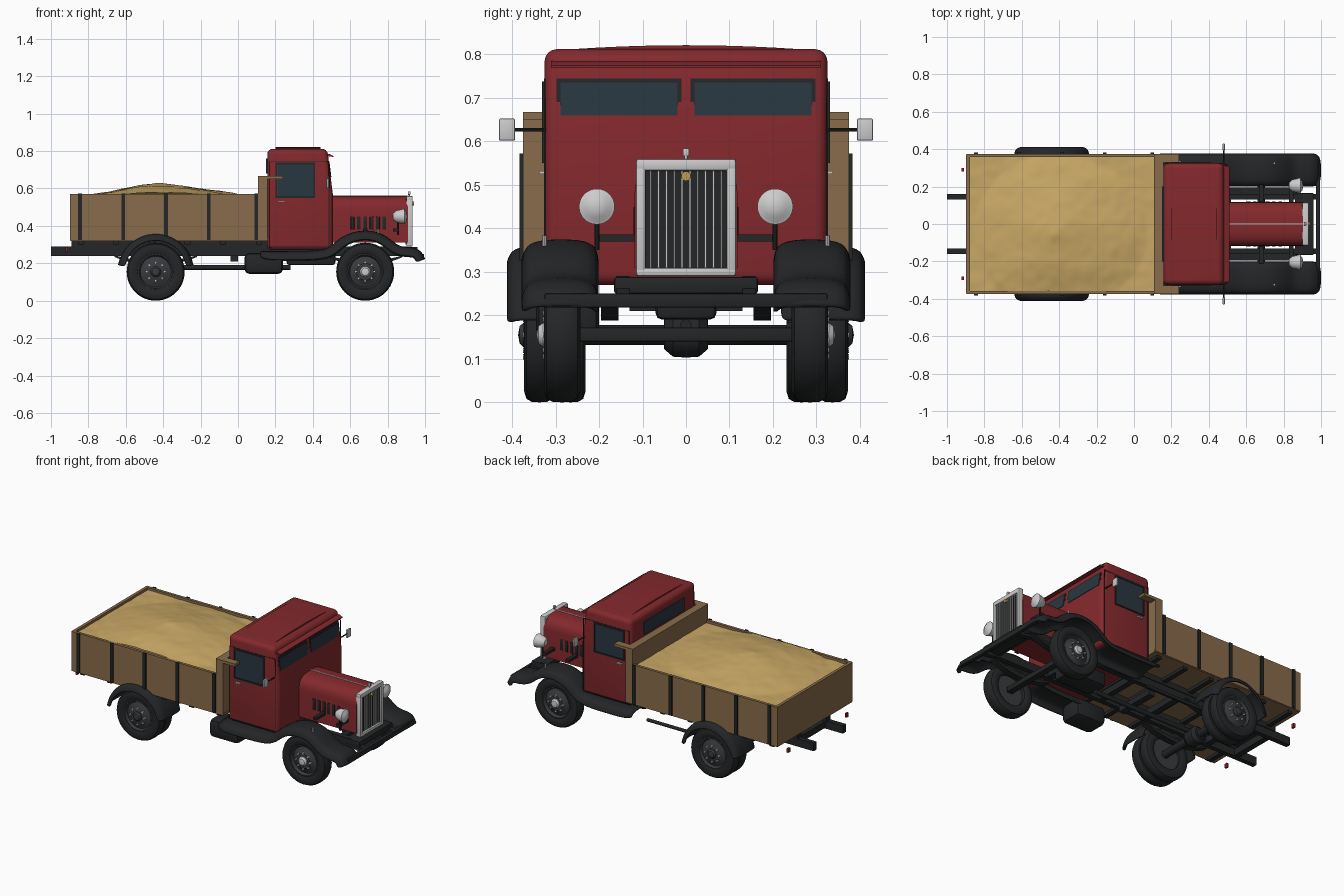
import bpy, bmesh, math
from mathutils import noise, Vector

if "Cube" in bpy.data.objects:
    bpy.data.objects.remove(bpy.data.objects["Cube"])

COL = dict(red=(.23, .022, .026), black=(.017, .019, .02), wood=(.25, .15, .07), sand=(.58, .39, .13),
           chrome=(.6, .6, .6), glass=(.022, .038, .052), rim=(.04, .043, .047), brass=(.5, .33, .08))
MATS = {}
for k, c in COL.items():
    MATS[k] = bpy.data.materials.new(k)
    MATS[k].diffuse_color = (*c, 1)

def finish(name, bm, mat, bevel=0, seg=2):
    bmesh.ops.remove_doubles(bm, verts=bm.verts, dist=1e-5)
    bmesh.ops.recalc_face_normals(bm, faces=bm.faces)
    if bevel:
        edges = [e for e in bm.edges if e.calc_face_angle(0) > .6]
        bmesh.ops.bevel(bm, geom=edges, offset=bevel, segments=seg, profile=.5, affect='EDGES')
    me = bpy.data.meshes.new(name)
    bm.to_mesh(me)
    bm.free()
    me.materials.append(MATS[mat])
    ob = bpy.data.objects.new(name, me)
    bpy.context.collection.objects.link(ob)
    return ob

def prism(name, prof, a, b, axis, mat, bevel=0, seg=2):
    """Extrude an xz profile along y, or a yz profile along x."""
    bm = bmesh.new()
    put = (lambda p, t: (p[0], t, p[1])) if axis == 'y' else (lambda p, t: (t, p[0], p[1]))
    A = [bm.verts.new(put(p, a)) for p in prof]
    B = [bm.verts.new(put(p, b)) for p in prof]
    n = len(prof)
    bm.faces.new(A)
    bm.faces.new(B)
    for i in range(n):
        bm.faces.new((A[i], A[(i + 1) % n], B[(i + 1) % n], B[i]))
    return finish(name, bm, mat, bevel, seg)

def box(name, x0, x1, y0, y1, z0, z1, mat, bevel=0):
    return prism(name, [(x0, z0), (x1, z0), (x1, z1), (x0, z1)], y0, y1, 'y', mat, bevel)

def lathe(name, prof, c, axis, mat, seg=40):
    """Revolve (radius, offset) points about an axis through c."""
    bm = bmesh.new()
    rings = []
    for r, t in prof:
        ring = []
        for i in range(seg):
            u, v = r * math.cos(math.tau * i / seg), r * math.sin(math.tau * i / seg)
            p = {'x': (t, u, v), 'y': (u, t, v), 'z': (u, v, t)}[axis]
            ring.append(bm.verts.new(Vector(c) + Vector(p)))
        rings.append(ring)
    for P, Q in zip(rings, rings[1:]):
        for i in range(seg):
            j = (i + 1) % seg
            bm.faces.new((P[i], P[j], Q[j], Q[i]))
    return finish(name, bm, mat)

def cyl(name, c, r, h, axis, mat, seg=20):
    return lathe(name, [(0, -h), (r, -h), (r, h), (0, h)], c, axis, mat, seg)

def sweep(name, path, sect, side, mat):
    """Fender: section (y, drop) swept along an xz path."""
    bm = bmesh.new()
    rows = []
    for i, p in enumerate(path):
        a, b = path[max(i - 1, 0)], path[min(i + 1, len(path) - 1)]
        d = Vector((b[0] - a[0], b[1] - a[1])).normalized()
        rows.append([bm.verts.new((p[0] + d.y * k, side * y, p[1] - d.x * k)) for y, k in sect])
    for P, Q in zip(rows, rows[1:]):
        for i in range(len(sect) - 1):
            bm.faces.new((P[i], P[i + 1], Q[i + 1], Q[i]))
    ob = finish(name, bm, mat)
    ob.modifiers.new('smooth', 'SUBSURF').levels = 2
    ob.modifiers['smooth'].render_levels = 2
    th = ob.modifiers.new('thickness', 'SOLIDIFY')
    th.thickness, th.offset = .008, 0
    return ob

def outline(name, x0, x1, z0, z1, y, w, d, mat):
    for i, q in enumerate([(x0, x1, z0, z0 + w), (x0, x1, z1 - w, z1), (x0, x0 + w, z0, z1), (x1 - w, x1, z0, z1)]):
        box(f"{name}_{i}", q[0], q[1], y - d, y + d, q[2], q[3], mat)

# Wheels: tyre, dished disc, hub and bolts
def wheel(name, x, y, s, w, hub, front):
    tyre = [(.095, -w * .8), (.105, -w * .95), (.13, -w), (.147, -w * .85), (.154, -w * .5), (.155, 0)]
    lathe(name + "_tyre", tyre + [(r, -t) for r, t in tyre[-2::-1]] + [tyre[0]], (x, y, .155), 'y', 'black', 48)
    disc = [(0, -.01), (.1, -.01), (.1, w * .8), (.09, w * .85), (.082, w * .4), (.065, w * .55), (.045, w * .9), (0, w * .9)]
    lathe(name + "_disc", [(r, s * t) for r, t in disc], (x, y, .155), 'y', 'rim')
    if hub:
        h = [(0, 0), (.028, 0), (.028, w * 1.05), (.02, w * 1.3), (0, w * 1.4)]
        lathe(name + "_hub", [(r, s * t) for r, t in h], (x, y, .155), 'y', 'chrome' if front else 'rim', 24)
        for i in range(8):
            a = math.tau * i / 8
            cyl(f"{name}_bolt_{i}", (x + .05 * math.cos(a), y + s * w * .85, .155 + .05 * math.sin(a)), .006, .008, 'y', 'chrome', 8)

FX, RX = .68, -.44
front_path = [(.12, .262), (.3, .262), (.44, .264), (.49, .28), (.53, .32), (.58, .352), (.64, .37), (.7, .373), (.76, .36),
              (.81, .33), (.85, .293), (.89, .283), (.94, .282), (.98, .262), (.997, .222)]
front_sect = [(.205, .05), (.208, .015), (.24, 0), (.33, 0), (.366, .012), (.374, .045)]
rear_path = [(RX + .203 * math.cos(math.radians(a)), .155 + .203 * math.sin(math.radians(a))) for a in range(170, 9, -10)]
rear_sect = [(.22, .012), (.24, .002), (.37, .001), (.4, .01), (.408, .036)]
cab_x = lambda z: .505 - max(0, z - .57) * .12      # slanted windscreen face

for s, n in ((1, "left"), (-1, "right")):
    wheel("front_wheel_" + n, FX, s * .285, s, .042, True, True)
    wheel("rear_outer_wheel_" + n, RX, s * .337, s, .035, True, False)
    wheel("rear_inner_wheel_" + n, RX, s * .266, s, .035, False, False)
    sweep("front_fender_" + n, front_path, front_sect, s, 'black')
    sweep("rear_fender_" + n, rear_path, rear_sect, s, 'black')
    # Chassis rail, bed sill, springs
    prism("chassis_rail_" + n, [(-1, .24), (.86, .24), (.97, .225), (.985, .25), (.9, .29), (-1, .29)], s * .13, s * .16, 'y', 'black')
    box("bed_sill_" + n, -.89, .16, s * .125, s * .165, .285, .322, 'black')
    for x, l, k in ((FX, .2, "front"), (RX, .22, "rear")):
        t = [i / 6 for i in range(-6, 7)]
        pr = [(x + l * u, .188 + .045 * u * u) for u in t] + [(x + l * u, .212 + .03 * u * u) for u in t[::-1]]
        prism(f"{k}_spring_{n}", pr, s * .155, s * .195, 'y', 'black')
    # Cab side: glass, door gap, handle, mirror
    box("side_window_" + n, .21, .405, s * .32, s * .328, .56, .73, 'glass')
    outline("side_window_frame_" + n, .2, .412, .55, .738, s * .327, .009, .004, 'black')
    outline("door_gap_" + n, .168, .488, .285, .745, s * .3245, .004, .0015, 'black')
    box("door_handle_" + n, .215, .25, s * .326, s * .338, .525, .532, 'chrome')
    cyl("mirror_arm_" + n, (.48, s * .365, .627), .004, .045, 'y', 'black', 8)
    box("mirror_" + n, .474, .486, s * .393, s * .43, .602, .652, 'chrome', .003)
    # Windscreen pane with frame
    for k, y0, y1, z0, z1, e, m in (("frame", .01, .298, .69, .745, .003, 'black'), ("glass", .02, .288, .66, .735, .005, 'glass')):
        prism(f"windscreen_{k}_{n}", [(cab_x(z0) - .01, z0), (cab_x(z0) + e, z0), (cab_x(z1) + e, z1), (cab_x(z1) - .01, z1)],
              s * y0, s * y1, 'y', m)
    # Bonnet louvres
    for i in range(6):
        box(f"louvre_{n}_{i}", .602 + i * .034, .622 + i * .034, s * .11, s * .121, .38, .45, 'black', .003)
    # Headlight, post and fender lamp
    lathe("headlight_" + n, [(0, -.042), (.018, -.038), (.032, -.022), (.038, .005), (.041, .014), (.041, .022), (.035, .024),
                             (.025, .032), (0, .038)], (.868, s * .205, .45), 'x', 'chrome', 32)
    cyl("headlight_post_" + n, (.855, s * .205, .385), .006, .035, 'z', 'black', 10)
    cyl("fender_lamp_" + n, (.75, s * .325, .37), .006, .013, 'z', 'chrome', 10)
    box("tail_light_" + n, -.922, -.91, s * .28, s * .3, .262, .288, 'red')
    # Bed side with stakes
    box("bed_side_" + n, -.895, .115, s * .357, s * .375, .322, .57, 'wood')
    for i, x in enumerate((-.845, -.613, -.385, -.157, .098)):
        box(f"bed_stake_{n}_{i}", x - .01, x + .01, s * .372, s * .383, .325, .572, 'black')
    box("headboard_lip_" + n, .11, .24, s * .33, s * .375, .65, .667, 'wood')

# Chassis cross members, axles, shafts
for i, x in enumerate((-.86, -.65, -.2, .12, .5, .9)):
    box(f"cross_member_{i}", x - .018, x + .018, -.135, .135, .245, .285, 'black')
for i in range(6):
    x = -.84 + i * .19
    box(f"bed_bearer_{i}", x - .015, x + .015, -.35, .35, .3, .322, 'black')
cyl("rear_axle", (RX, 0, .155), .023, .3, 'y', 'black')
lathe("differential", [(0, -.052), (.035, -.05), (.052, -.03), (.054, 0), (.052, .03), (.035, .05), (0, .052)], (RX, 0, .157), 'y', 'black')
box("front_axle", FX - .02, FX + .02, -.27, .27, .14, .172, 'black', .004)
cyl("drive_shaft", (-.08, 0, .178), .013, .36, 'x', 'black')
cyl("exhaust_pipe", (-.1, .24, .175), .01, .2, 'x', 'black')
box("gearbox", .26, .52, -.07, .07, .19, .28, 'black', .015)
box("shaft_hanger", -.04, 0, -.13, .13, .21, .245, 'black')
box("fuel_tank", .035, .24, -.345, -.2, .143, .256, 'black', .025)
box("front_bumper", .972, .995, -.325, .325, .218, .25, 'black', .004)
for i, x in enumerate((.68, .84)):
    box(f"fender_brace_{i}", x - .012, x + .012, -.21, .21, .37, .386, 'black')
box("front_apron", .86, .96, -.165, .165, .25, .288, 'black', .005)

# Cab
prism("cab", [(.155, .27), (.507, .27), (.507, .57), (.477, .812), (.157, .812)], -.325, .325, 'y', 'red', .028, 4)
crown = [(-.3 + .05 * i, .821 - .012 * ((i - 6) / 6) ** 2) for i in range(13)]
prism("roof_crown", crown + [(.3, .79), (-.3, .79)], .2, .44, 'x', 'red')
prism("sun_visor", [(.47, .772), (.47, .785), (.492, .783), (.51, .774), (.51, .769)], -.31, .31, 'y', 'red')
box("rear_window", .151, .17, -.2, .2, .68, .76, 'glass')

# Bonnet and radiator
half = [(.118, .31), (.118, .485), (.114, .515), (.1, .538), (.075, .552), (.04, .559)]
prism("bonnet", half + [(-y, z) for y, z in half[::-1]], .49, .908, 'x', 'red')
box("bonnet_hinge", .5, .905, -.003, .003, .553, .562, 'chrome')
box("radiator_core", .895, .921, -.1, .1, .3, .54, 'black')
for i, q in enumerate([(-.115, .115, .29, .31), (-.115, .115, .532, .56), (-.115, -.093, .29, .56), (.093, .115, .29, .56)]):
    box(f"radiator_surround_{i}", .9, .934, q[0], q[1], q[2], q[3], 'chrome', .006)
for i in range(10):
    y = -.081 + i * .018
    box(f"grille_bar_{i}", .918, .926, y - .002, y + .002, .308, .534, 'chrome')
cyl("radiator_badge", (.935, 0, .52), .011, .005, 'x', 'brass')
cyl("radiator_cap", (.915, 0, .563), .004, .008, 'z', 'chrome', 12)
box("radiator_ornament", .908, .922, -.007, .007, .566, .584, 'chrome', .002)

# Wooden bed and sand load
box("bed_floor", -.895, .16, -.37, .37, .318, .333, 'wood')
box("tailgate", -.897, -.878, -.372, .372, .322, .57, 'wood')
box("headboard", .108, .158, -.375, .375, .322, .667, 'wood')
bm = bmesh.new()
NX, NY = 70, 50
grid = []
for i in range(NX + 1):
    row = []
    for j in range(NY + 1):
        x, y = -.88 + .99 * i / NX, -.358 + .716 * j / NY
        u = (x + .43) / (.5 if x > -.43 else .42)
        v = (y + .05) / .42
        h = max(0, 1 - math.sqrt(u * u + v * v)) ** .9
        z = .555 + .078 * h + .012 * h ** .5 * noise.noise(Vector((x * 5, y * 6, 2))) + .003 * noise.noise(Vector((x * 18, y * 18, 0)))
        row.append(bm.verts.new((x, y, z)))
    grid.append(row)
for P, Q in zip(grid, grid[1:]):
    for j in range(NY):
        bm.faces.new((P[j], Q[j], Q[j + 1], P[j + 1]))
finish("sand_load", bm, 'sand')

# Smooth shading with sharp edges kept
bpy.ops.object.select_all(action='SELECT')
bpy.context.view_layer.objects.active = bpy.data.objects["cab"]
bpy.ops.object.shade_smooth_by_angle(angle=math.radians(35))

for m in bpy.data.materials:
    if m.users and not m.is_grease_pencil:
        m.use_nodes = True
        m.node_tree.nodes["Principled BSDF"].inputs["Base Color"].default_value = m.diffuse_color
